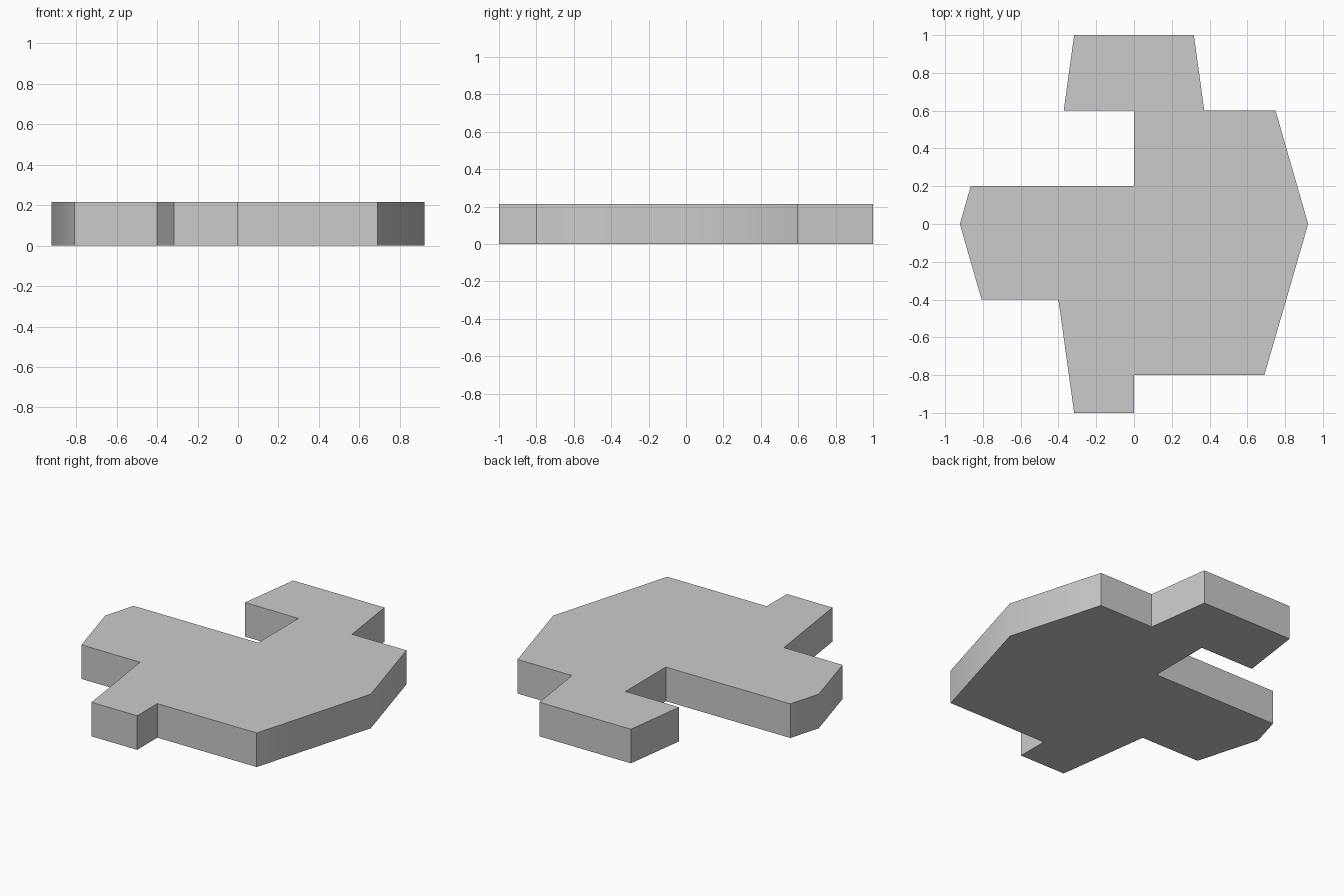
import bpy, bmesh, math

if "Cube" in bpy.data.objects:
    bpy.data.objects.remove(bpy.data.objects["Cube"])

HEIGHT = 0.214

# Stepped plate outline, counter-clockwise from the front tab
outline = [
    (-0.317, -1.0), (0, -1.0), (0, -0.8), (0.69, -0.8),      # front tab and step
    (0.922, 0), (0.7495, 0.6), (0.372, 0.6), (0.317, 1.0),   # pointed right side
    (-0.317, 1.0), (-0.372, 0.6), (0, 0.6), (0, 0.2),        # back tab and notch
    (-0.8645, 0.2), (-0.922, 0), (-0.807, -0.4), (-0.40, -0.4),  # left arm
]

# Extrude the outline into a solid plate
bm = bmesh.new()
base = bm.faces.new([bm.verts.new((x, y, 0)) for x, y in outline])
top = bmesh.ops.extrude_face_region(bm, geom=[base], use_keep_orig=True)
bmesh.ops.translate(bm, vec=(0, 0, HEIGHT),
                    verts=[v for v in top["geom"] if isinstance(v, bmesh.types.BMVert)])
bmesh.ops.recalc_face_normals(bm, faces=bm.faces)
mesh = bpy.data.meshes.new("stepped_plate")
bm.to_mesh(mesh)
bm.free()

plate = bpy.data.objects.new("stepped_plate", mesh)
bpy.context.collection.objects.link(plate)

# Smooth only the shallow side corners
bpy.context.view_layer.objects.active = plate
plate.select_set(True)
bpy.ops.object.shade_smooth_by_angle(angle=math.radians(40))
